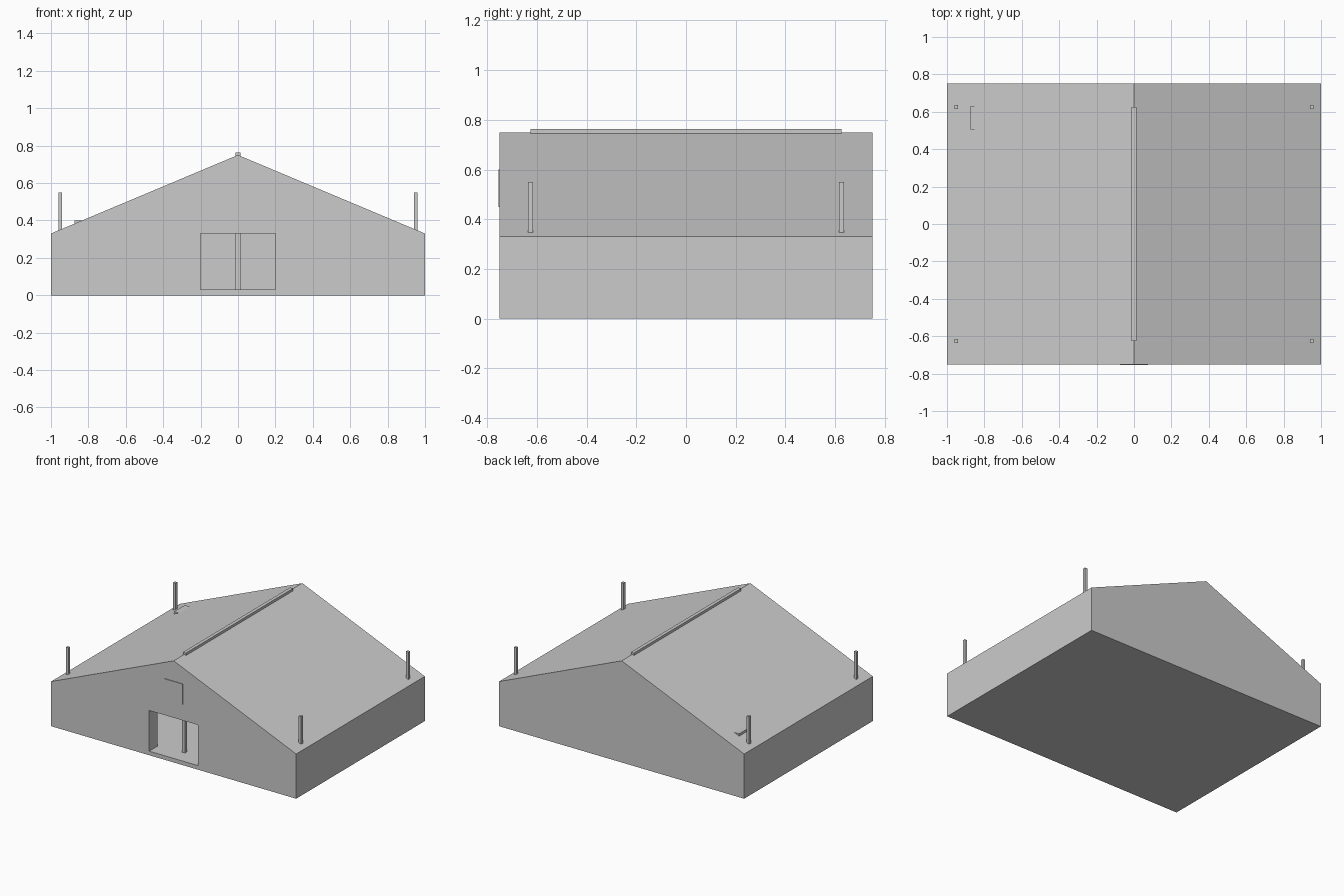
import bpy, bmesh

if "Cube" in bpy.data.objects:
    bpy.data.objects.remove(bpy.data.objects["Cube"])


def make_object(name, bm):
    bmesh.ops.recalc_face_normals(bm, faces=bm.faces)
    mesh = bpy.data.meshes.new(name)
    bm.to_mesh(mesh)
    bm.free()
    obj = bpy.data.objects.new(name, mesh)
    bpy.context.collection.objects.link(obj)
    return obj


def box(name, x, y, z):
    """Box from (min, max) ranges on each axis."""
    bm = bmesh.new()
    bmesh.ops.create_cube(bm, size=1)
    for v in bm.verts:
        v.co = [r[0] if c < 0 else r[1] for c, r in zip(v.co, (x, y, z))]
    return make_object(name, bm)


def gable(name, half_x, half_y, base, eave, ridge):
    """Gabled prism with its ridge along y."""
    bm = bmesh.new()
    profile = [(-half_x, base), (half_x, base), (half_x, eave), (0, ridge), (-half_x, eave)]
    face = bm.faces.new([bm.verts.new((x, -half_y, z)) for x, z in profile])
    ext = bmesh.ops.extrude_face_region(bm, geom=[face])["geom"]
    verts = [g for g in ext if isinstance(g, bmesh.types.BMVert)]
    bmesh.ops.translate(bm, verts=verts, vec=(0, 2 * half_y, 0))
    # The starting cap must remain to close the prism
    if not any(all(abs(v.co.y + half_y) < 1e-6 for v in f.verts) for f in bm.faces):
        bmesh.ops.holes_fill(bm, edges=bm.edges[:])
    return make_object(name, bm)


def cut(target, cutter):
    mod = target.modifiers.new(cutter.name, 'BOOLEAN')
    mod.operation = 'DIFFERENCE'
    mod.solver = 'EXACT'
    mod.object = cutter
    bpy.context.view_layer.objects.active = target
    bpy.ops.object.modifier_apply(modifier=mod.name)
    bpy.data.objects.remove(cutter)


# Hollow body with gabled roof and front doorway
body = gable("hut_body", 1.0, 0.75, 0.0, 0.33, 0.75)
cut(body, gable("room_cutter", 0.9, 0.65, 0.03, 0.33, 0.70))
cut(body, box("door_cutter", (-0.2, 0.2), (-0.8, -0.6), (0.03, 0.33)))

# Corner posts through the roof, and tall posts carrying the ridge
for side, y in (("front", -0.625), ("back", 0.625)):
    for hand, x in (("left", -0.95), ("right", 0.95)):
        box(f"{side}_{hand}_post", (x - 0.01, x + 0.01), (y - 0.01, y + 0.01), (0.04, 0.55))
    box(f"{side}_ridge_post", (-0.0125, 0.0125), (y - 0.0125, y + 0.0125), (0.03, 0.745))

# Ridge beam
box("ridge_beam", (-0.0125, 0.0125), (-0.625, 0.625), (0.738, 0.763))

# Thin plate above the door
box("door_plate", (-0.075, 0.075), (-0.755, -0.745), (0.45, 0.60))

# Cabinet whose corner pokes through the roof
box("cabinet", (-0.875, -0.625), (0.505, 0.63), (0.03, 0.40))
